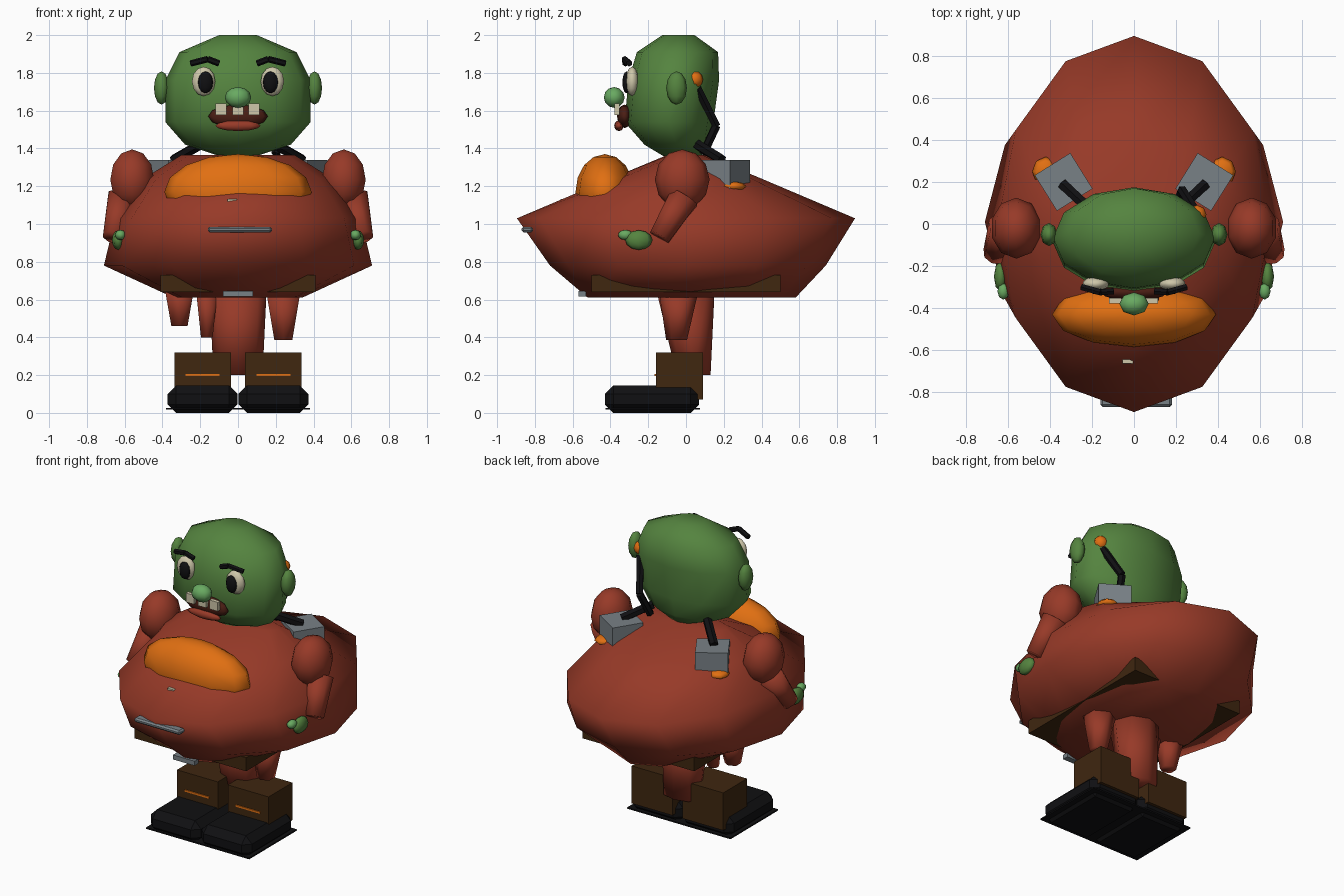
import bpy, bmesh, math
from mathutils import Vector, Matrix

cube = bpy.data.objects.get("Cube")
if cube:
    bpy.data.objects.remove(cube, do_unlink=True)


def material(name, rgb):
    m = bpy.data.materials.new(name)
    m.use_nodes = True
    m.diffuse_color = (*rgb, 1)
    m.node_tree.nodes["Principled BSDF"].inputs["Base Color"].default_value = (*rgb, 1)
    return m


RED = material("brick_red", (.31, .042, .021))
GREEN = material("skin_green", (.09, .23, .05))
LIGHT = material("light_green", (.14, .40, .12))
ORANGE = material("orange", (.75, .16, .006))
GREY = material("steel_grey", (.19, .22, .24))
BROWN = material("dark_brown", (.050, .020, .005))
BLACK = material("black", (.005, .005, .006))
CREAM = material("cream", (.62, .57, .40))
MOUTH = material("mouth_brown", (.07, .013, .007))


def finish(name, bm, mat, smooth):
    bmesh.ops.recalc_face_normals(bm, faces=bm.faces)
    mesh = bpy.data.meshes.new(name)
    for f in bm.faces:
        f.smooth = smooth
    bm.to_mesh(mesh)
    bm.free()
    mesh.materials.append(mat)
    obj = bpy.data.objects.new(name, mesh)
    bpy.context.collection.objects.link(obj)
    return obj


def loft(name, rings, mat, n=12, x=0, smooth=True):
    """Stack of elliptical rings: (z, centre y, radius x, radius y)."""
    bm = bmesh.new()
    loops = []
    for z, cy, rx, ry in rings:
        angles = [2 * math.pi * i / n for i in range(n)]
        loops.append([bm.verts.new((x + rx * math.sin(a), cy - ry * math.cos(a), z))
                      for a in angles])
    for a, b in zip(loops, loops[1:]):
        for i in range(n):
            j = (i + 1) % n
            bm.faces.new((a[i], a[j], b[j], b[i]))
    bm.faces.new(loops[0])
    bm.faces.new(loops[-1])
    return finish(name, bm, mat, smooth)


def ball(name, centre, radii, mat, seg=10, rows=6, smooth=True):
    bm = bmesh.new()
    bmesh.ops.create_uvsphere(bm, u_segments=seg, v_segments=rows, radius=1,
                              matrix=Matrix.Translation(centre) @ Matrix.Diagonal((*radii, 1)))
    return finish(name, bm, mat, smooth)


def box(name, centre, size, mat, turn=0, bevel=0):
    bm = bmesh.new()
    bmesh.ops.create_cube(bm, size=1, matrix=Matrix.Translation(centre)
                          @ Matrix.Rotation(turn, 4, "Z") @ Matrix.Diagonal((*size, 1)))
    if bevel:
        bmesh.ops.bevel(bm, geom=bm.edges[:], offset=bevel, segments=1, affect="EDGES")
    return finish(name, bm, mat, False)


def tube(name, points, radii, mat, seg=6, smooth=False):
    """Chain of tapered cylinders through the points."""
    bm = bmesh.new()
    pairs = list(zip(points, radii))
    for (a, ra), (b, rb) in zip(pairs, pairs[1:]):
        a, b = Vector(a), Vector(b)
        d = b - a
        mat4 = Matrix.Translation((a + b) / 2) @ d.to_track_quat("Z", "Y").to_matrix().to_4x4()
        bmesh.ops.create_cone(bm, cap_ends=True, segments=seg, radius1=ra, radius2=rb,
                              depth=d.length, matrix=mat4)
    return finish(name, bm, mat, smooth)


# Body, with the square belt whose corners poke out below
loft("body", [(.61, .03, .34, .55), (.78, .01, .71, .73), (1.03, 0, .65, .895),
              (1.24, 0, .5, .4), (1.365, 0, .3, .1)], RED)
box("belt", (0, 0, .685), (.82, 1.0, .09), BROWN)
ball("chest_patch", (0, -.43, 1.17), (.39, .155, .2), ORANGE, 12, 8)
box("front_buckle", (.01, -.84, .97), (.34, .06, .03), GREY, bevel=.01)
box("lower_buckle", (0, -.55, .63), (.16, .04, .03), GREY)
box("chest_button", (-.03, -.655, 1.125), (.05, .02, .015), CREAM)

# Head and ears
loft("head", [(1.36, -.02, .1, .1), (1.42, -.05, .28, .17), (1.54, -.09, .385, .235),
              (1.76, -.065, .385, .24), (1.91, -.045, .31, .215), (2.0, -.04, .1, .085)], GREEN)

# Face
ball("nose", (0, -.38, 1.67), (.07, .055, .055), LIGHT, 8, 6)
ball("mouth", (0, -.325, 1.57), (.158, .04, .062), MOUTH, 12, 6)
ball("lower_lip", (0, -.355, 1.52), (.125, .025, .028), RED, 10, 6)
for i, x in enumerate((-.09, 0, .085)):
    box(f"tooth_{i}", (x, -.365, 1.608), (.06, .025, .06), CREAM)

for s, side in ((1, "left"), (-1, "right")):
    ball(side + "_ear", (s * .405, -.05, 1.72), (.04, .055, .088), GREEN, 8, 6)
    ball(side + "_eye", (s * .182, -.285, 1.755), (.065, .035, .078), CREAM)
    ball(side + "_pupil", (s * .172, -.315, 1.75), (.04, .022, .058), BLACK, 8, 6)
    tube(side + "_brow", [(s * .1, -.32, 1.85), (s * .16, -.325, 1.873), (s * .25, -.30, 1.85)],
         [.017] * 3, BLACK)

    # Arms and hands
    ball(side + "_shoulder", (s * .56, -.02, 1.235), (.122, .145, .16), RED)
    tube(side + "_forearm", [(s * .61, -.01, 1.14), (s * .66, -.14, .93)], [.085, .06],
         RED, 8, True)
    ball(side + "_hand", (s * .635, -.25, .915), (.032, .072, .052), GREEN, 8, 6)
    ball(side + "_thumb", (s * .622, -.32, .942), (.028, .04, .027), LIGHT, 8, 6)

    # Back canisters with hoses
    box(side + "_canister", (s * .335, .2, 1.26), (.2, .2, .16), GREY, s * math.radians(-32))
    ball(side + "_canister_glow", (s * .42, .25, 1.2), (.065, .07, .025), ORANGE, 8, 4)
    tube(side + "_lower_hose", [(s * .2, .06, 1.42), (s * .34, .19, 1.34)], [.028] * 2, BLACK)

    # Boots and shoes
    box(side + "_boot", (s * .187, -.035, .195), (.3, .25, .25), BROWN)
    box(side + "_boot_stripe", (s * .187, -.162, .2), (.18, .009, .012), ORANGE)
    box(side + "_shoe", (s * .187, -.18, .073), (.37, .5, .145), BLACK, bevel=.045)

# Hose from the left ear
ball("ear_plug", (.3, .045, 1.765), (.045, .045, .045), ORANGE, 8, 6)
tube("upper_hose", [(.295, .06, 1.72), (.23, .16, 1.52), (.2, .09, 1.37)], [.024] * 3, BLACK)

# Legs, hanging stubs and sole plate
loft("legs", [(.2, .04, .13, .09), (.62, 0, .15, .15)], RED, 8)
for name, x, low, high, r in (("outer", -.31, .46, .66, .09), ("inner", -.165, .4, .64, .065),
                              ("left", .24, .385, .62, .1)):
    loft(name + "_stub", [(low, -.05, r * .55, r * .55), (high, -.04, r, r)], RED, 6, x)
box("sole_plate", (0, -.175, .022), (.76, .5, .009), BLACK)
